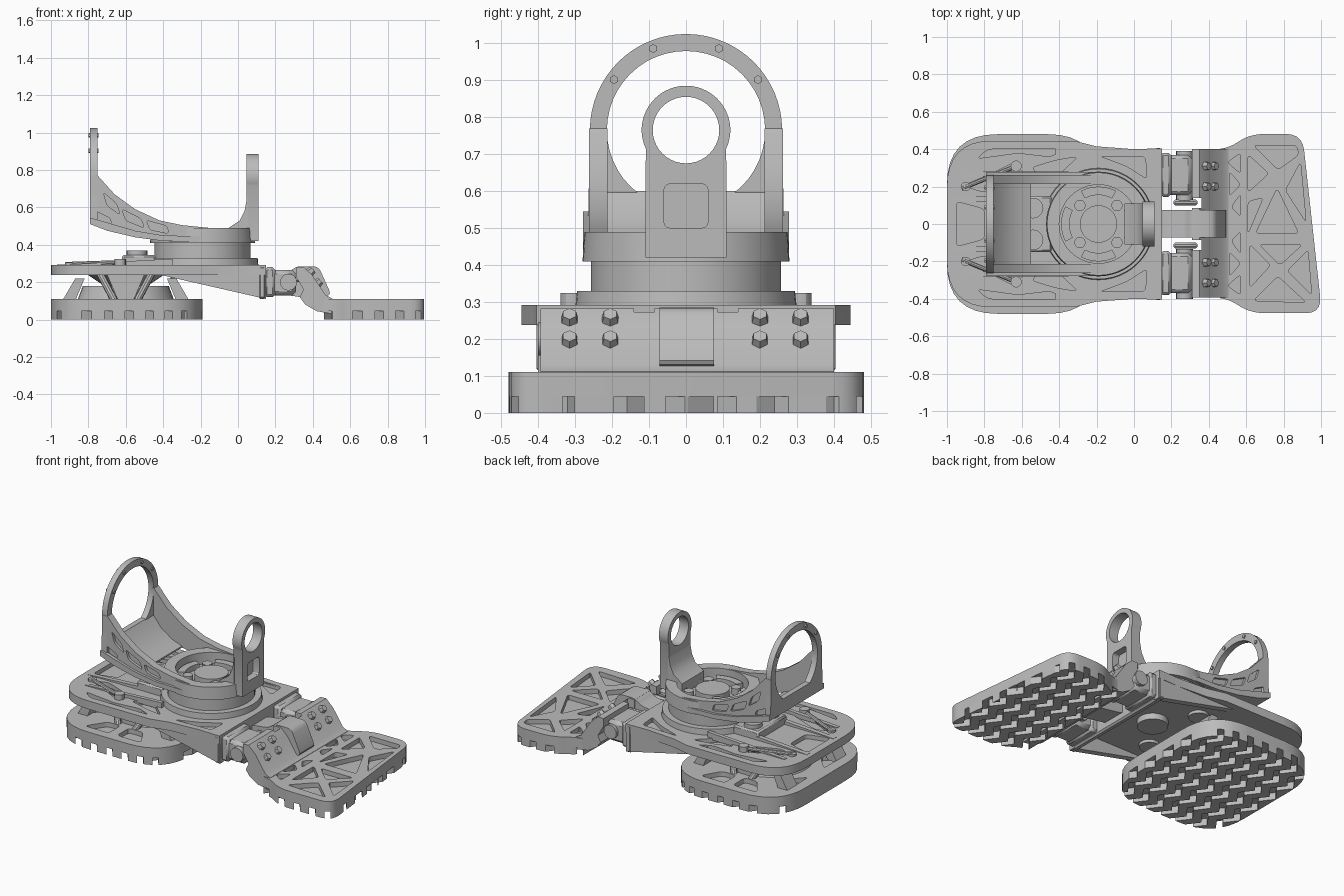
import bpy, bmesh, math
from mathutils import Vector, Matrix

cube = bpy.data.objects.get("Cube")
if cube:
    bpy.data.objects.remove(cube, do_unlink=True)

mat = bpy.data.materials.new("plain grey metal")
mat.use_nodes = True
GREY = (0.5, 0.5, 0.5, 1)
mat.diffuse_color = GREY
mat.node_tree.nodes["Principled BSDF"].inputs["Base Color"].default_value = GREY


def finish(name, bm):
    bmesh.ops.recalc_face_normals(bm, faces=bm.faces)
    me = bpy.data.meshes.new(name)
    bm.to_mesh(me)
    bm.free()
    me.materials.append(mat)
    ob = bpy.data.objects.new(name, me)
    bpy.context.collection.objects.link(ob)
    return ob


def rounded(pts, r, n=4):
    """Round every corner of a polygon with a short curve."""
    out = []
    for i, p in enumerate(pts):
        p, a, b = Vector(p), Vector(pts[i - 1]), Vector(pts[(i + 1) % len(pts)])
        s = p + (a - p).normalized() * min(r, (a - p).length * 0.48)
        e = p + (b - p).normalized() * min(r, (b - p).length * 0.48)
        for k in range(n + 1):
            t = k / n
            out.append(s * (1 - t) ** 2 + p * 2 * t * (1 - t) + e * t * t)
    return out


def add_prism(bm, pts, axis, lo, hi):
    def place(p, d):
        return {"x": (d, p[0], p[1]), "y": (p[0], d, p[1]), "z": (p[0], p[1], d)}[axis]
    a = [bm.verts.new(place(p, lo)) for p in pts]
    b = [bm.verts.new(place(p, hi)) for p in pts]
    bm.faces.new(a)
    bm.faces.new(b[::-1])
    for i in range(len(pts)):
        bm.faces.new((a[i - 1], a[i], b[i], b[i - 1]))


def prism(name, pts, axis, lo, hi):
    bm = bmesh.new()
    add_prism(bm, pts, axis, lo, hi)
    return finish(name, bm)


def box(name, x, y, z, bevel=0.01):
    ob = prism(name, [(x[0], y[0]), (x[1], y[0]), (x[1], y[1]), (x[0], y[1])], "z", *z)
    if bevel:
        ob.modifiers.new("bevel", "BEVEL").width = bevel
    return ob


def cyl(name, start, end, r, r2=None, seg=32):
    start, end = Vector(start), Vector(end)
    d = end - start
    rot = d.to_track_quat("Z", "Y").to_matrix().to_4x4()
    bm = bmesh.new()
    bmesh.ops.create_cone(bm, cap_ends=True, segments=seg, radius1=r, radius2=r if r2 is None else r2,
                          depth=d.length, matrix=Matrix.Translation((start + end) / 2) @ rot)
    return finish(name, bm)


def cut(ob, cutters, op="DIFFERENCE"):
    """Apply booleans and remove the cutters."""
    for c in cutters:
        m = ob.modifiers.new("cut", "BOOLEAN")
        m.object, m.operation, m.solver = c, op, "EXACT"
    dg = bpy.context.evaluated_depsgraph_get()
    me = bpy.data.meshes.new_from_object(ob.evaluated_get(dg))
    ob.modifiers.clear()
    ob.data = me
    for c in cutters:
        bpy.data.objects.remove(c, do_unlink=True)
    return ob


def pockets(ob, shapes, lo, hi, axis="z", r=0.025):
    return cut(ob, [prism("cutter", rounded(s, r, 3), axis, lo, hi) for s in shapes])


def both(shapes):
    return shapes + [[(x, -y) for x, y in s] for s in shapes]


def arc(cx, cy, r, a0, a1, n):
    ang = [math.radians(a0 + (a1 - a0) * i / n) for i in range(n + 1)]
    return [(cx + r * math.cos(a), cy + r * math.sin(a)) for a in ang]


def tread(name, outline, x0, x1):
    """Zigzag lugs trimmed to the sole outline."""
    bm = bmesh.new()
    x = x0 - 0.06
    while x < x1 + 0.06:
        ys = [-0.56 + 0.08 * i for i in range(15)]
        zig = [(x + 0.06 * (i % 2), y) for i, y in enumerate(ys)]
        add_prism(bm, zig + [(px + 0.065, y) for px, y in reversed(zig)], "z", -0.01, 0.06)
        x += 0.11
    return cut(finish(name, bm), [prism("cutter", outline, "z", 0, 0.05)], "INTERSECT")


# Heel pad
heel = rounded([(-1, -0.48), (-0.19, -0.48), (-0.19, 0.48), (-1, 0.48)], 0.27, 8)
pad = prism("heel_pad", heel, "z", 0.045, 0.11)
pockets(pad, both([[(-0.93, 0.08), (-0.93, 0.3), (-0.82, 0.2)], [(-0.26, 0.08), (-0.26, 0.3), (-0.36, 0.2)],
                   [(-0.8, 0.42), (-0.63, 0.42), (-0.63, 0.3), (-0.72, 0.3)],
                   [(-0.57, 0.42), (-0.4, 0.42), (-0.47, 0.3), (-0.57, 0.3)]]), 0.08, 0.2)
tread("heel_tread", heel, -1, -0.19)

# Ankle joint between heel pad and deck
cyl("ankle_base", (-0.6, 0, 0.1), (-0.6, 0, 0.18), 0.26, 0.23)
cyl("ankle_cone", (-0.6, 0, 0.17), (-0.6, 0, 0.25), 0.1, 0.22)
for sx in (-1, 1):
    for sy in (-1, 1):
        leg = [(-0.6 + sx * a, z) for a, z in ((0.27, 0.22), (0.22, 0.22), (0.27, 0.1), (0.34, 0.1))]
        prism("heel_strut", leg, "y", sy * 0.2, sy * 0.3)
        cyl("heel_piston", (-0.6 + sx * 0.06, sy * 0.28, 0.1), (-0.6 + sx * 0.14, sy * 0.2, 0.25), 0.02, seg=10)
    prism("ankle_rib", [(-0.6, 0.1), (-0.56, 0.1), (-0.5, 0.24), (-0.7, 0.24), (-0.64, 0.1)], "y", sx * 0.23, sx * 0.26)

# Main deck
half = [(-1, 0.445), (-0.32, 0.445), (-0.2, 0.415), (0.0, 0.4), (0.15, 0.405)]
corner = rounded([(-1, -0.445), (-0.5, -0.445), (-0.5, 0.445), (-1, 0.445)], 0.25, 8)
left_end = [p for p in corner if p[0] < -0.7]
outline = [p for p in left_end if p[1] > 0][::-1]
outline = outline[::-1] + half[1:] + [(x, -y) for x, y in half[:0:-1]] + [p for p in left_end if p[1] < 0]
outline = sorted(outline, key=lambda p: math.atan2(p[1], p[0] + 0.4))
deck = prism("deck_plate", outline, "z", 0.238, 0.292)
pockets(deck, both([[(-0.9, 0.2), (-0.64, 0.33), (-0.58, 0.26), (-0.8, 0.17)],
                    [(-0.84, 0.35), (-0.78, 0.4), (-0.36, 0.4), (-0.45, 0.36), (-0.62, 0.38)],
                    [(-0.2, 0.37), (0.06, 0.36), (0.07, 0.24), (-0.04, 0.31)],
                    [(-0.55, 0.3), (-0.42, 0.34), (-0.3, 0.36), (-0.45, 0.22)]])
        + [[(-0.95, -0.12), (-0.95, 0.12), (-0.8, 0.08), (-0.8, -0.08)]], 0.265, 0.4)
for s in (-1, 1):
    # Side skirts, sloping ribs and link rods
    prism("deck_skirt", [(-0.42, 0.24), (0.15, 0.11), (0.15, 0.285), (-0.42, 0.285)], "y", s * 0.36, s * 0.4)
    prism("deck_rib", [(-0.97, 0.28), (-0.4, 0.28), (-0.4, 0.325), (-0.97, 0.293)], "y", s * 0.12, s * 0.15)
    prism("deck_outer_rib", [(-0.9, 0.28), (-0.35, 0.28), (-0.35, 0.325), (-0.9, 0.295)], "y", s * 0.255, s * 0.28)
    cyl("link_rod", (-0.92, s * 0.19, 0.295), (-0.63, s * 0.31, 0.305), 0.013, seg=10)
    cyl("link_pin", (-0.63, s * 0.31, 0.28), (-0.63, s * 0.31, 0.325), 0.03, seg=12)
    cyl("link_pin", (-0.9, s * 0.2, 0.28), (-0.9, s * 0.2, 0.305), 0.025, seg=12)
    cyl("motor_boss", (-0.54, s * 0.085, 0.29), (-0.54, s * 0.085, 0.37), 0.055, seg=20)
    cyl("under_boss", (-0.3, s * 0.22, 0.22), (-0.3, s * 0.22, 0.25), 0.06, seg=20)
box("motor_block", (-0.62, -0.44), (-0.15, 0.15), (0.28, 0.345))
cyl("under_hub", (-0.14, 0, 0.2), (-0.14, 0, 0.25), 0.09)
wall = box("deck_front_wall", (0.11, 0.15), (-0.405, 0.405), (0.11, 0.287))
cut(wall, [cyl("cutter", (0.08, s * y, z), (0.2, s * y, z), 0.014, seg=10)
           for s in (-1, 1) for y in (0.2, 0.33) for z in (0.15, 0.23)])

# Turntable and hub
C = -0.19
cyl("turntable_flange", (C, 0, 0.28), (C, 0, 0.33), 0.3, 0.295, 48)
cyl("turntable", (C, 0, 0.32), (C, 0, 0.415), 0.257, seg=48)
cut(cyl("yoke_ring", (C, 0, 0.41), (C, 0, 0.49), 0.28, 0.275, 48),
    [cyl("cutter", (C, 0, 0.4), (C, 0, 0.6), 0.21, seg=48)])
cyl("hub", (C, 0, 0.4), (C, 0, 0.46), 0.1)
for k in range(4):
    a = math.radians(45 + 90 * k)
    x, y = C + 0.14 * math.cos(a), 0.14 * math.sin(a)
    cyl("hub_bolt", (x, y, 0.41), (x, y, 0.455), 0.03, seg=14)
    d = 90 * k
    prism("hub_clamp", arc(C, 0, 0.2, d - 28, d + 28, 8) + arc(C, 0, 0.155, d + 28, d - 28, 8), "z", 0.41, 0.45)

# Yoke arms sweeping up to the large ring
low = [(-0.79, 0.51), (-0.7, 0.475), (-0.55, 0.44), (-0.4, 0.42)]
top = [(-0.15, 0.49), (-0.3, 0.505), (-0.42, 0.53), (-0.55, 0.59), (-0.66, 0.67), (-0.75, 0.77), (-0.79, 0.77)]
panels = [[(-0.76, 0.69), (-0.7, 0.63), (-0.69, 0.59), (-0.76, 0.63)],
          [(-0.72, 0.68), (-0.65, 0.62), (-0.63, 0.56), (-0.7, 0.61)],
          [(-0.62, 0.59), (-0.52, 0.54), (-0.5, 0.49), (-0.6, 0.53)],
          [(-0.49, 0.53), (-0.38, 0.5), (-0.37, 0.46), (-0.47, 0.48)],
          [(-0.76, 0.58), (-0.68, 0.54), (-0.68, 0.5), (-0.76, 0.52)]]
for s in (-1, 1):
    arm = prism("yoke_arm", low + [(-0.15, 0.41)] + top, "y", s * 0.213, s * 0.262)
    pockets(arm, panels[1:], s * 0.245, s * 0.3, "y", 0.015)
    prism("yoke_arm_rail", low + [(-0.2, 0.415), (-0.2, 0.445), (-0.4, 0.45), (-0.55, 0.475), (-0.79, 0.545)],
          "y", s * 0.255, s * 0.278)
prism("yoke_scoop", low[:3] + [(-0.55, 0.45), (-0.62, 0.475), (-0.7, 0.53), (-0.755, 0.6), (-0.79, 0.6)], "y", -0.22, 0.22)
ring = prism("large_ring", arc(0, 0.765, 0.26, 0, 180, 32) + [(-0.265, 0.51), (0.265, 0.51)], "x", -0.79, -0.752)
cut(ring, [cyl("cutter", (-0.9, 0, 0.765), (-0.6, 0, 0.765), 0.214, seg=48)])
for d in (35, 68, 112, 145):
    y, z = arc(0, 0.765, 0.238, d, d, 1)[0]
    cyl("ring_stud", (-0.8, y, z), (-0.745, y, z), 0.012, seg=6)

# Front post with the small ring
post = prism("front_post", arc(0, 0.765, 0.12, -25, 205, 32) + [(-0.11, 0.42), (0.11, 0.42)], "x", 0.045, 0.11)
cut(post, [cyl("cutter", (0, 0, 0.765), (0.2, 0, 0.765), 0.09, seg=40)])
pockets(post, [[(-0.06, 0.5), (0.06, 0.5), (0.06, 0.62), (-0.06, 0.62)]], 0.065, 0.2, "x", 0.02)
prism("post_fillet", [(-0.05, 0.42), (0.05, 0.42), (0.05, 0.66), (0.035, 0.58), (0.01, 0.53), (-0.05, 0.49)], "y", -0.11, 0.11)

# Hinge between deck and toe
for s in (-1, 1):
    y0, y1 = sorted((s * 0.155, s * 0.37))
    box("hinge_block", (0.17, 0.31), (y0, y1), (0.13, 0.265), 0.02)
    box("hinge_cap", (0.14, 0.2), (y0 - 0.01, y1 + 0.01), (0.12, 0.28), 0.015)
    cyl("hinge_pin", (0.27, y0 - 0.03, 0.2), (0.27, y1 + 0.02, 0.2), 0.045, seg=16)
    box("hinge_bar", (0.21, 0.34), sorted((s * 0.1, s * 0.13)), (0.2, 0.24))
prism("centre_arm", rounded([(0.14, 0.15), (0.14, 0.235), (0.27, 0.25), (0.31, 0.285), (0.43, 0.285), (0.5, 0.13), (0.4, 0.11)],
                            0.03, 3), "y", -0.072, 0.076)

# Toe
toe = rounded([(0.36, -0.395), (0.5, -0.395), (0.62, -0.477), (1.005, -0.477), (0.9, 0.482),
               (0.62, 0.482), (0.5, 0.4), (0.36, 0.4)], 0.09, 5)
front = prism("toe_pad", [p for p in toe if p[0] > 0.45], "z", 0.045, 0.11)
pockets(front, [[(0.64, 0.42), (0.87, 0.42), (0.88, 0.37), (0.77, 0.29)], [(0.61, 0.37), (0.61, 0.17), (0.72, 0.27)],
                [(0.89, 0.33), (0.92, 0.01), (0.81, 0.18)], [(0.765, 0.19), (0.65, -0.05), (0.88, -0.05)],
                [(0.61, 0.12), (0.61, -0.05), (0.69, 0.14)], [(0.62, -0.11), (0.62, -0.34), (0.73, -0.22)],
                [(0.67, -0.11), (0.9, -0.11), (0.78, -0.22)], [(0.93, -0.14), (0.95, -0.38), (0.82, -0.25)],
                [(0.64, -0.41), (0.92, -0.42), (0.77, -0.28)]]
        + both([[(0.5, 0.33), (0.57, 0.38), (0.57, 0.27)], [(0.51, 0.28), (0.51, 0.15), (0.57, 0.21)],
                [(0.57, 0.16), (0.52, 0.09), (0.57, 0.04)]]), 0.08, 0.2, r=0.02)
tread("toe_tread", [p for p in toe if p[0] > 0.45], 0.45, 1)
slope = prism("toe_slope", [(0.31, 0.28), (0.35, 0.282), (0.4, 0.235), (0.47, 0.13), (0.505, 0.112), (0.505, 0.03), (0.42, 0.045),
                            (0.36, 0.08), (0.33, 0.12), (0.35, 0.16), (0.31, 0.23)], "y", -0.393, 0.4)
cut(slope, [box("cutter", (0.2, 0.36), sorted((s * 0.085, s * 0.14)), (0.05, 0.4), 0) for s in (-1, 1)])
n = Vector((0.75, 0, 0.66))
for y in (-0.315, -0.205, 0.2, 0.31):
    for x, z in ((0.375, 0.245), (0.415, 0.185)):
        p = Vector((x, y, z))
        cyl("toe_bolt", p, p + n * 0.035, 0.027, 0.02, 6)

# Smooth round walls, keep hard edges
bpy.ops.object.select_all(action="DESELECT")
for ob in bpy.context.collection.objects:
    if ob.type == "MESH" and mat.name in ob.data.materials:
        ob.select_set(True)
        bpy.context.view_layer.objects.active = ob
bpy.ops.object.shade_smooth_by_angle(angle=math.radians(30))
